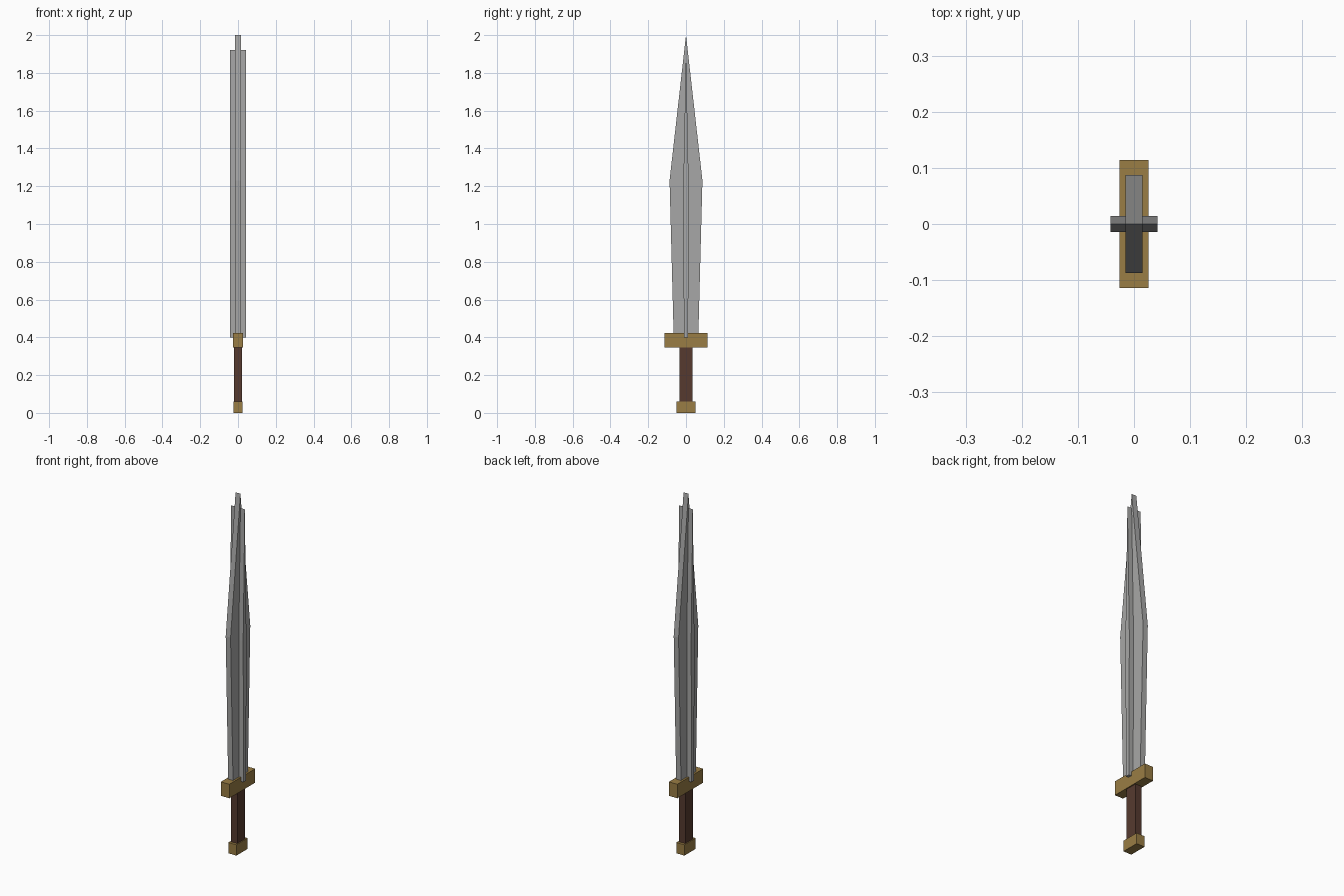
import bpy, bmesh

if "Cube" in bpy.data.objects:
    bpy.data.objects.remove(bpy.data.objects["Cube"])


def material(name, rgb):
    m = bpy.data.materials.new(name)
    m.diffuse_color = (*rgb, 1)
    m.use_nodes = True
    m.node_tree.nodes["Principled BSDF"].inputs["Base Color"].default_value = m.diffuse_color
    return m


steel = material("steel grey", (0.39, 0.39, 0.385))
brass = material("dull brass", (0.32, 0.205, 0.058))
leather = material("dark brown leather", (0.092, 0.042, 0.028))


def slab(name, half_profile, half_x, mat):
    """Mirror a (y, z) half profile about y = 0 and extrude it along x."""
    outline = half_profile + [(-y, z) for y, z in reversed(half_profile) if y > 0]
    bm = bmesh.new()
    face = bm.faces.new([bm.verts.new((-half_x, y, z)) for y, z in outline])
    ext = bmesh.ops.extrude_face_region(bm, geom=[face])
    moved = [v for v in ext["geom"] if isinstance(v, bmesh.types.BMVert)]
    bmesh.ops.translate(bm, verts=moved, vec=(2 * half_x, 0, 0))
    bmesh.ops.recalc_face_normals(bm, faces=bm.faces)
    mesh = bpy.data.meshes.new(name)
    bm.to_mesh(mesh)
    bm.free()
    mesh.materials.append(mat)
    bpy.context.collection.objects.link(bpy.data.objects.new(name, mesh))


def box(name, half_x, half_y, z0, z1, mat):
    slab(name, [(half_y, z0), (half_y, z1)], half_x, mat)


# Hilt
box("pommel", 0.025, 0.05, 0.0, 0.06, brass)
box("grip", 0.02, 0.035, 0.06, 0.345, leather)
box("guard", 0.026, 0.114, 0.345, 0.423, brass)

# Leaf-shaped blade and the narrow raised rib through it
slab("blade", [(0.065, 0.40), (0.087, 1.23), (0, 2.0)], 0.015, steel)
slab("blade_rib", [(0.011, 0.40), (0.0145, 1.19), (0, 1.92)], 0.042, steel)
